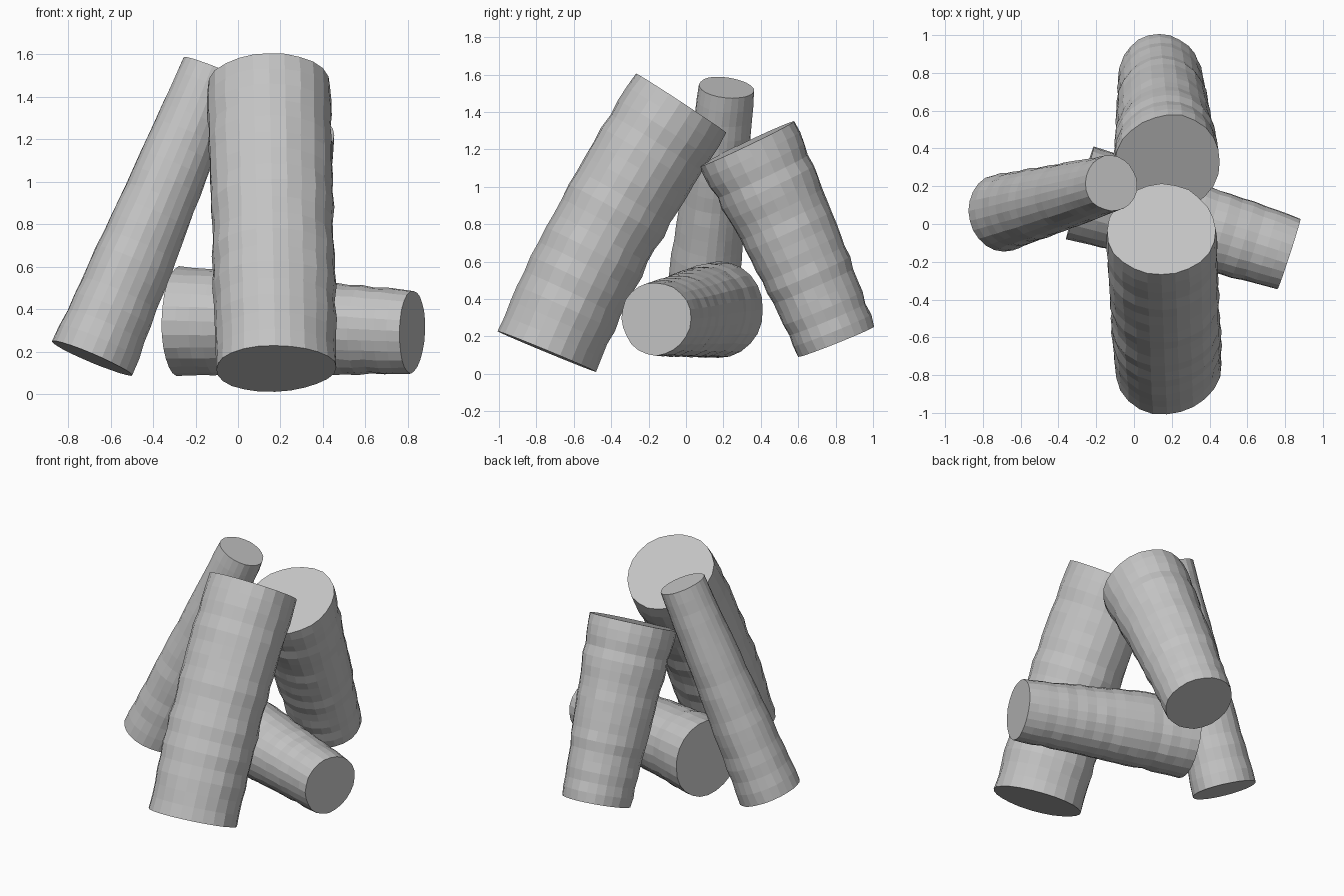
import bpy, bmesh, math, random
from mathutils import Vector

if "Cube" in bpy.data.objects:
    bpy.data.objects.remove(bpy.data.objects["Cube"])

random.seed(4)
SIDES, RINGS = 24, 18

bark = bpy.data.materials.new("plain grey wood")
bark.diffuse_color = (0.55, 0.55, 0.55, 1)
bark.use_nodes = True
bark.node_tree.nodes["Principled BSDF"].inputs["Base Color"].default_value = bark.diffuse_color


def log(name, start, end, r0, r1, n0, n1):
    """Rough log swept along a gentle curve; n0 and n1 are the axis directions at the ends."""
    a, b = Vector(start), Vector(end)
    n0, n1 = Vector(n0).normalized(), Vector(n1).normalized()
    third = (b - a).length / 3
    p1, p2 = a + n0 * third, b - n1 * third
    bm = bmesh.new()
    rings = []
    phase = random.uniform(0, 6)
    for i in range(RINGS + 1):
        t = i / RINGS
        s = 1 - t
        centre = a * s**3 + p1 * 3 * s * s * t + p2 * 3 * s * t * t + b * t**3
        axis = n0.lerp(n1, t).normalized()
        if 0 < i < RINGS:
            axis = ((p1 - a) * s * s + (p2 - p1) * 2 * s * t + (b - p2) * t * t).normalized()
        ref = Vector((1, 0, 0)) if abs(axis.x) < 0.7 else Vector((0, 1, 0))
        u = (ref - axis * ref.dot(axis)).normalized()
        v = axis.cross(u)
        end_ring = i in (0, RINGS)
        radius = (r0 * s + r1 * t) * (1 if end_ring else random.uniform(0.985, 1.02))
        ring = []
        for k in range(SIDES):
            ang = 2 * math.pi * k / SIDES
            r = radius * (1 + 0.02 * math.sin(3 * ang + phase + 2 * t) + random.uniform(-0.012, 0.012))
            ring.append(bm.verts.new(centre + (u * math.cos(ang) + v * math.sin(ang)) * r))
        rings.append(ring)
    for lo, hi in zip(rings, rings[1:]):
        for k in range(SIDES):
            j = (k + 1) % SIDES
            bm.faces.new((lo[k], lo[j], hi[j], hi[k]))
    # sawn ends
    for ring, c in ((rings[0], a), (rings[-1], b)):
        mid = bm.verts.new(c)
        for k in range(SIDES):
            bm.faces.new((mid, ring[k], ring[(k + 1) % SIDES]))
    bmesh.ops.recalc_face_normals(bm, faces=bm.faces)
    mesh = bpy.data.meshes.new(name)
    bm.to_mesh(mesh)
    bm.free()
    mesh.materials.append(bark)
    bpy.context.collection.objects.link(bpy.data.objects.new(name, mesh))


# three leaning logs
log("front_log", (0.175, -0.745, 0.12), (0.145, -0.03, 1.45), 0.285, 0.287,
    (-0.02, 0.38, 0.92), (-0.02, 0.55, 0.84))
log("back_log", (0.135, 0.80, 0.17), (0.18, 0.325, 1.23), 0.218, 0.28,
    (0.04, -0.37, 0.93), (0.04, -0.43, 0.90))
log("left_log", (-0.69, 0.06, 0.17), (-0.12, 0.215, 1.53), 0.205, 0.148,
    (0.39, 0.10, 0.92), (0.37, 0.11, 0.92))
# log lying underneath
log("lying_log", (-0.285, 0.17, 0.345), (0.82, -0.16, 0.295), 0.257, 0.195,
    (0.958, -0.287, -0.02), (0.95, -0.31, -0.03))
